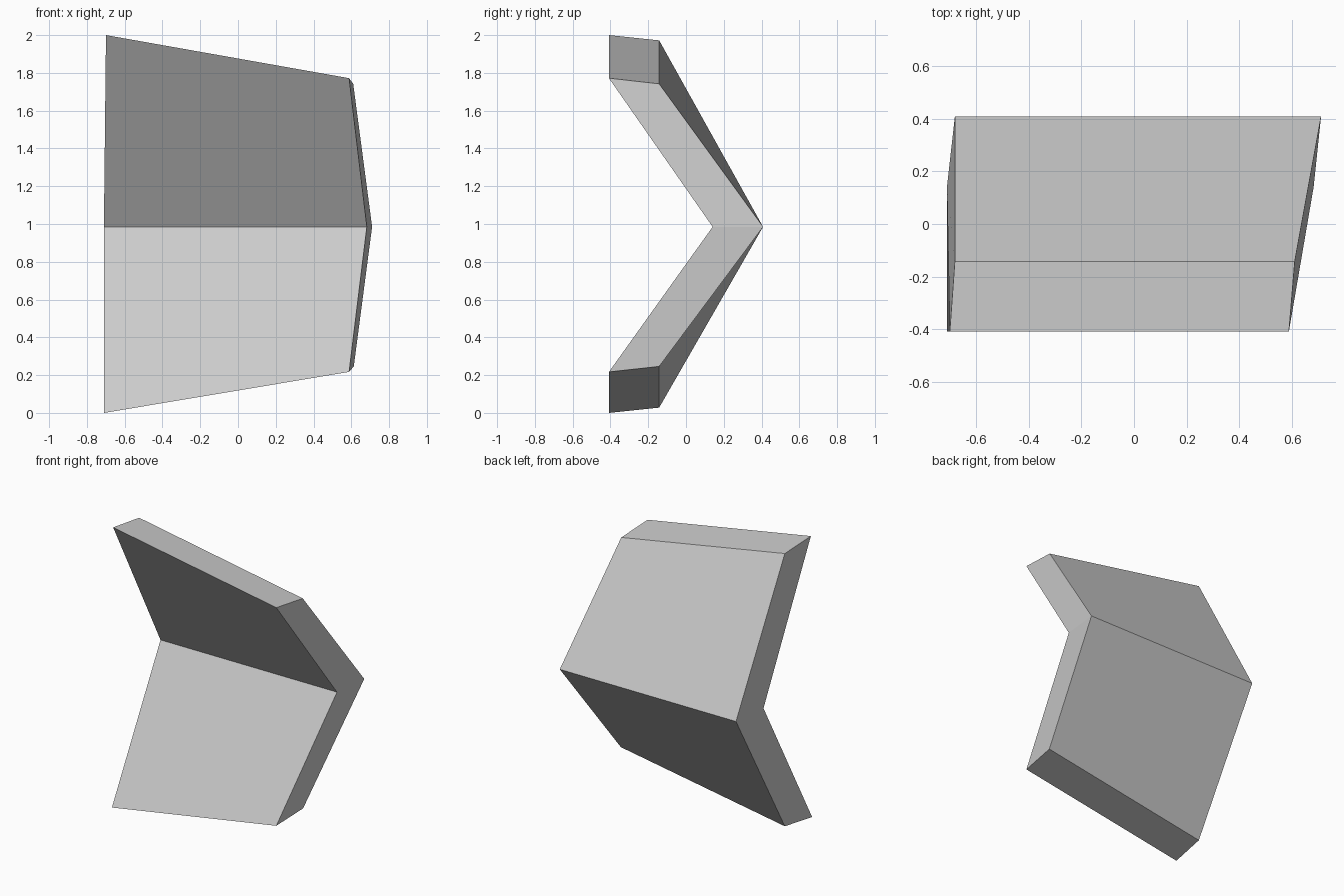
import bpy
import bmesh

if "Cube" in bpy.data.objects:
    bpy.data.objects.remove(bpy.data.objects["Cube"])

# Chevron outline at each end: inner face bottom to top, then outer face top to bottom
left_end = [(-0.709, -0.408, 0.0), (-0.71, 0.141, 0.985), (-0.699, -0.408, 2.0),
            (-0.68, -0.142, 1.972), (-0.68, 0.408, 0.985), (-0.68, -0.142, 0.028)]
right_end = [(0.588, -0.408, 0.217), (0.682, 0.141, 0.985), (0.588, -0.408, 1.772),
             (0.61, -0.142, 1.742), (0.71, 0.408, 0.985), (0.613, -0.142, 0.246)]

bm = bmesh.new()
left = [bm.verts.new(p) for p in left_end]
right = [bm.verts.new(p) for p in right_end]

# Long faces joining the two ends
for i in range(6):
    j = (i + 1) % 6
    bm.faces.new((left[i], left[j], right[j], right[i]))

# End caps, one quad per wing
for ring in (left, right):
    bm.faces.new((ring[0], ring[1], ring[4], ring[5]))
    bm.faces.new((ring[1], ring[2], ring[3], ring[4]))

bmesh.ops.recalc_face_normals(bm, faces=bm.faces[:])
mesh = bpy.data.meshes.new("bent_panel")
bm.to_mesh(mesh)
bm.free()
panel = bpy.data.objects.new("bent_panel", mesh)
bpy.context.collection.objects.link(panel)
